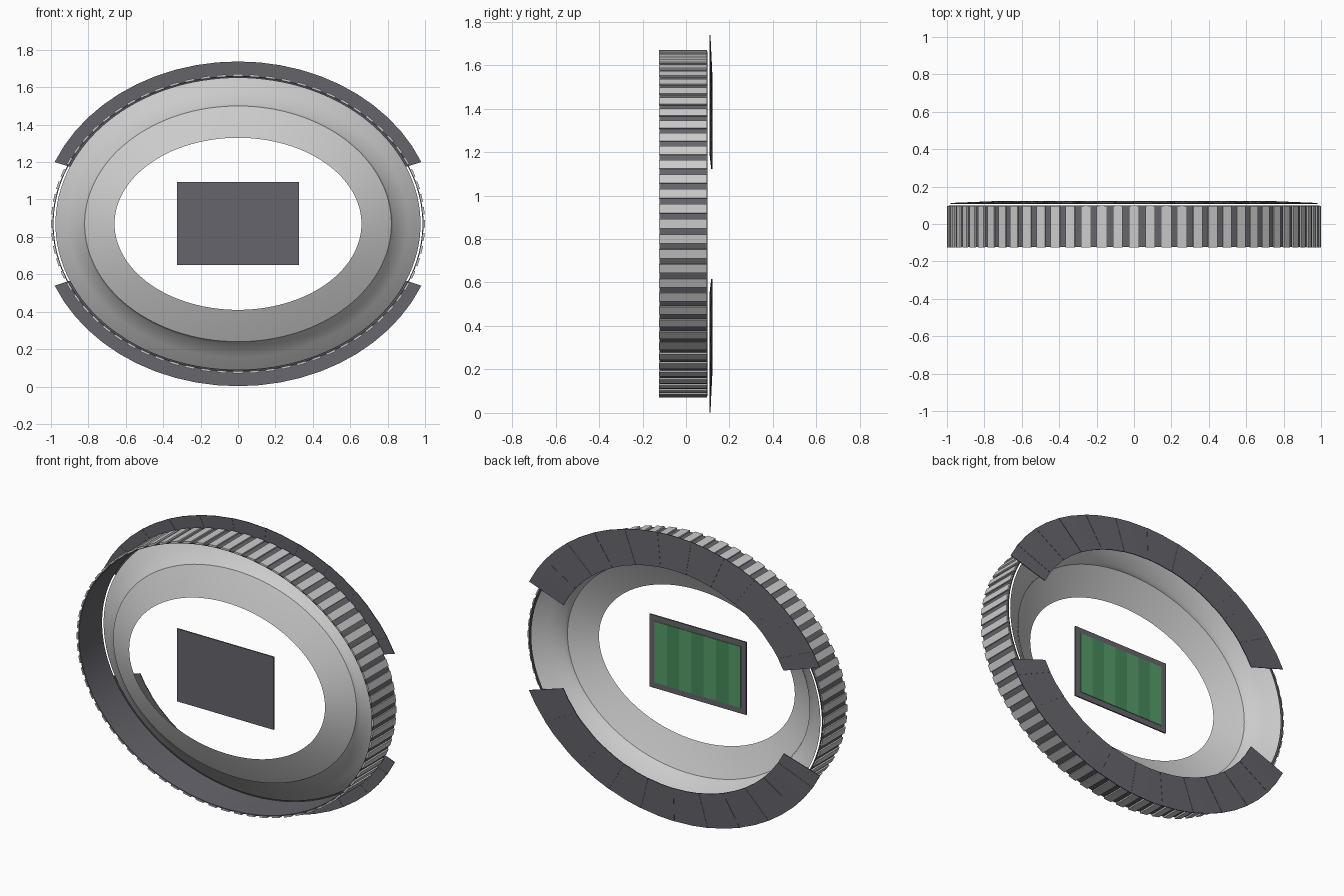
import bpy, bmesh, math

if "Cube" in bpy.data.objects:
    bpy.data.objects.remove(bpy.data.objects["Cube"])

CZ = 0.87  # height of the stadium axis (stadium lies with its top facing +y)


def material(name, rgb):
    m = bpy.data.materials.new(name)
    m.diffuse_color = (*rgb, 1)
    m.use_nodes = True
    m.node_tree.nodes["Principled BSDF"].inputs["Base Color"].default_value = m.diffuse_color
    return m


dark = material("dark_grey", (0.13, 0.13, 0.15))
greens = [material("grass_light", (0.09, 0.33, 0.14)),
          material("grass_dark", (0.06, 0.25, 0.10))]


def finish(bm, name, mat=None, smooth=None):
    bmesh.ops.recalc_face_normals(bm, faces=bm.faces)
    me = bpy.data.meshes.new(name)
    bm.to_mesh(me)
    bm.free()
    ob = bpy.data.objects.new(name, me)
    bpy.context.collection.objects.link(ob)
    if mat:
        me.materials.append(mat)
    if smooth:
        bpy.ops.object.select_all(action='DESELECT')
        ob.select_set(True)
        bpy.context.view_layer.objects.active = ob
        bpy.ops.object.shade_smooth_by_angle(angle=math.radians(smooth))
    return ob


def sweep(bm, profile, t0, t1, steps, closed_profile):
    """Sweep profile points (semi_x, semi_z, y) around an elliptical arc."""
    full = abs(t1 - t0 - math.tau) < 1e-6
    rings = []
    for i in range(steps if full else steps + 1):
        t = t0 + (t1 - t0) * i / steps
        rings.append([bm.verts.new((a * math.cos(t), y, CZ + b * math.sin(t)))
                      for a, b, y in profile])
    n = len(profile)
    for i in range(steps):
        r, s = rings[i], rings[(i + 1) % len(rings)]
        for j in range(n if closed_profile else n - 1):
            k = (j + 1) % n
            bm.faces.new((r[j], r[k], s[k], s[j]))
    if closed_profile and not full:
        bm.faces.new(rings[0])
        bm.faces.new(rings[-1])


def box(name, x0, x1, y0, y1, z0, z1, mat):
    bm = bmesh.new()
    bmesh.ops.create_cube(bm, size=1)
    for v in bm.verts:
        v.co = ((x0 + x1) / 2 + v.co.x * (x1 - x0),
                (y0 + y1) / 2 + v.co.y * (y1 - y0),
                (z0 + z1) / 2 + v.co.z * (z1 - z0))
    return finish(bm, name, mat)


# Seating bowl: two sloped tiers with a small step between them
bm = bmesh.new()
sweep(bm, [(0.66, 0.46, -0.105), (0.74, 0.545, -0.07), (0.82, 0.63, -0.03),
           (0.83, 0.64, -0.005), (0.905, 0.715, 0.045), (0.976, 0.782, 0.1)],
      0, math.tau, 128, False)
finish(bm, "seating_bowl", None, 40)

# Outer wall
bm = bmesh.new()
sweep(bm, [(0.986, 0.786, -0.122), (0.992, 0.792, -0.122),
           (0.992, 0.792, 0.1), (0.986, 0.786, 0.1)], 0, math.tau, 144, True)
finish(bm, "outer_wall", dark, 40)

# Light facade panels around the wall
bm = bmesh.new()
PANELS = 72
for i in range(PANELS):
    t = math.tau * i / PANELS
    h = math.tau / PANELS * 0.3
    sweep(bm, [(0.991, 0.791, -0.125), (1.0, 0.8, -0.125),
               (1.0, 0.8, 0.096), (0.991, 0.791, 0.096)], t - h, t + h, 1, True)
finish(bm, "facade_panels")

# Two roof canopies made of radial panels
START, SEGS = math.radians(22.4), 22
step = (math.pi - 2 * START) / SEGS
for name, base in (("upper_roof", START), ("lower_roof", START + math.pi)):
    bm = bmesh.new()
    for i in range(SEGS):
        t = base + i * step
        d = 0.0015 * (i % 2)
        sweep(bm, [(0.803, 0.664, 0.116 + d), (1.06, 0.868, 0.107 + d),
                   (1.06, 0.868, 0.111 + d), (0.803, 0.664, 0.121 + d)],
              t, t + step, 1, True)
    finish(bm, name, dark)

# Playing field: dark base slab and striped grass
box("field_base", -0.325, 0.325, -0.122, -0.114, 0.65, 1.093, dark)
STRIPES, HALF = 7, 0.29
w = 2 * HALF / STRIPES
for i in range(STRIPES):
    x = -HALF + i * w
    box(f"grass_stripe_{i + 1}", x, x + w, -0.115, -0.111, 0.685, 1.058, greens[i % 2])
